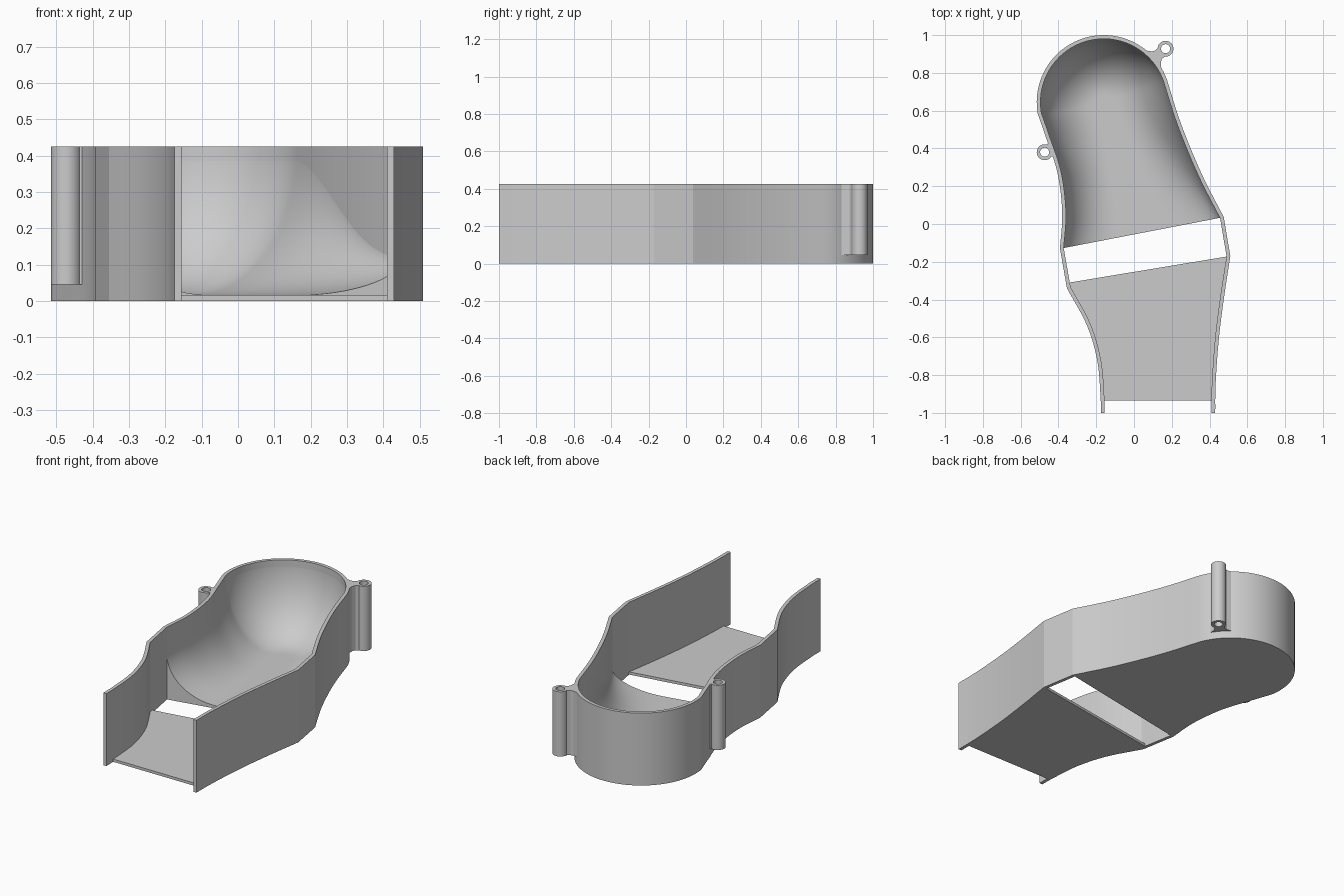
import bpy, bmesh, math
from mathutils import Vector

if "Cube" in bpy.data.objects:
    bpy.data.objects.remove(bpy.data.objects["Cube"], do_unlink=True)

HEIGHT, WALL, FLOOR = 0.425, 0.02, 0.016
BOWL = Vector((-0.16, 0.645))
RADIUS = 0.355

grey = bpy.data.materials.new("plain grey")
grey.use_nodes = True
grey.diffuse_color = (0.6, 0.6, 0.6, 1)
grey.node_tree.nodes["Principled BSDF"].inputs["Base Color"].default_value = (0.6, 0.6, 0.6, 1)


def finish(name, bm, angle):
    bmesh.ops.recalc_face_normals(bm, faces=bm.faces)
    mesh = bpy.data.meshes.new(name)
    bm.to_mesh(mesh)
    bm.free()
    mesh.materials.append(grey)
    ob = bpy.data.objects.new(name, mesh)
    bpy.context.collection.objects.link(ob)
    bpy.ops.object.select_all(action="DESELECT")
    ob.select_set(True)
    bpy.context.view_layer.objects.active = ob
    bpy.ops.object.shade_smooth_by_angle(angle=math.radians(angle))
    return ob


def extrude_to(bm, z):
    """Close a sheet into a solid by extruding it to a flat level."""
    res = bmesh.ops.extrude_face_region(bm, geom=bm.faces[:], use_keep_orig=True)
    for g in res["geom"]:
        if isinstance(g, bmesh.types.BMVert):
            g.co.z = z


def prism(name, pts, z0, z1):
    bm = bmesh.new()
    bm.faces.new([bm.verts.new((p[0], p[1], z0)) for p in pts])
    extrude_to(bm, z1)
    return finish(name, bm, 12)


def strip(name, outer, inner, z0, z1, closed=False):
    bm = bmesh.new()
    a, b = [[bm.verts.new((p[0], p[1], z0)) for p in row] for row in (outer, inner)]
    n = len(a)
    for i in range(n if closed else n - 1):
        j = (i + 1) % n
        bm.faces.new((a[i], a[j], b[j], b[i]))
    extrude_to(bm, z1)
    return finish(name, bm, 20 if closed else 9)


def spline(points, steps=6):
    """Smooth curve through the points."""
    p = [Vector(q) for q in points]
    p = [2 * p[0] - p[1]] + p + [2 * p[-1] - p[-2]]
    out = []
    for i in range(1, len(p) - 2):
        a, b, c, d = p[i - 1:i + 3]
        for s in range(steps):
            t = s / steps
            out.append(0.5 * (2 * b + (c - a) * t + (2 * a - 5 * b + 4 * c - d) * t ** 2
                              + (3 * b - a - 3 * c + d) * t ** 3))
    return out + [p[-2]]


def inset(path, dist):
    out = []
    for i, p in enumerate(path):
        d = (path[min(i + 1, len(path) - 1)] - path[max(i - 1, 0)]).normalized()
        out.append(p + Vector((d.y, -d.x)) * dist)
    return out


def circle(c, r, n=32):
    return [(c[0] + r * math.cos(math.tau * i / n), c[1] + r * math.sin(math.tau * i / n))
            for i in range(n)]


# Outline pieces, running from the left mouth round the bowl to the right mouth
mouth_l = spline([(-0.175, -1), (-0.178, -0.9), (-0.195, -0.72), (-0.25, -0.535), (-0.355, -0.34)])
arc = [BOWL + RADIUS * Vector((math.cos(a), math.sin(a)))
       for a in (math.radians(190 - 170 * i / 48) for i in range(49))]
side_l = spline([(-0.392, -0.13), (-0.38, 0.06), (-0.405, 0.27), (-0.465, 0.455), arc[0]], 6)
side_r = spline([arc[-1], (0.235, 0.57), (0.3, 0.4), (0.375, 0.23), (0.475, 0.037)], 6)
mouth_r = spline([(0.51, -0.17), (0.475, -0.4), (0.448, -0.62), (0.432, -0.85), (0.43, -1)])

# Side wall
path = mouth_l + side_l + arc[1:-1] + side_r + mouth_r
inner = inset(path, WALL)
strip("side_wall", path, inner, 0, HEIGHT)

# Front floor panel
nl, nr = len(mouth_l), len(mouth_r)
left = [p for p in inset(path, WALL * 0.9)[:nl] if p.y > -0.92]
right = [p for p in inset(path, WALL * 0.9)[-nr:] if p.y > -0.92]
prism("front_floor", [(-0.158, -0.935)] + left + [(-0.342, -0.31)] + right + [(0.412, -0.935)],
      0, FLOOR)

# Scooped bowl: rows run from the wall down to a central spine
rim = inset(path, WALL * 0.95)[nl:-nr]
ns = len(side_l)
start = (rim[0] + rim[-1]) / 2
STEPS = 24
bm = bmesh.new()
rows = []
for i, p in enumerate(rim):
    j = len(rim) - 1 - i
    f = min(1, min(i, j) / (ns - 1))
    ease = f * f * (3 - 2 * f)
    low = 0.25 if i < j else 0.11
    rise = low + (0.4 - low) * ease
    width = 0.72 + 0.16 * ease
    spine = start.lerp(BOWL, f)
    row = []
    for k in range(STEPS + 1):
        t = (k / STEPS) ** 2
        u = min(1, t / width)
        q = p.lerp(spine, t)
        z = FLOOR + rise * (1 - math.sqrt(1 - (1 - u) ** 2))
        row.append(bm.verts.new((q.x, q.y, z)))
    rows.append(row)
for a, b in zip(rows, rows[1:]):
    for k in range(STEPS):
        bm.faces.new((a[k], a[k + 1], b[k + 1], b[k]))
bmesh.ops.remove_doubles(bm, verts=bm.verts, dist=0.00005)
extrude_to(bm, 0)
finish("scoop_bowl", bm, 35)


# Screw bosses with through holes, each joined to the wall by a flared web
def boss(side, centre, toward, web):
    strip(side + "_screw_boss", circle(centre, 0.042), circle(centre, 0.024), 0.045, HEIGHT, True)
    c = Vector(centre)
    d = (Vector(toward) - c).normalized()
    n = Vector((-d.y, d.x))
    pts = [c + d * a + n * w for a, w in web] + [c + d * a - n * w for a, w in reversed(web)]
    prism(side + "_boss_web", pts, 0.045, HEIGHT)


boss("left", (0.167, 0.928), BOWL, [(0.027, 0.03), (0.048, 0.028), (0.066, 0.038), (0.088, 0.065)])
boss("right", (-0.473, 0.38), (-0.38, 0.415), [(0.026, 0.032), (0.036, 0.042), (0.046, 0.06)])
